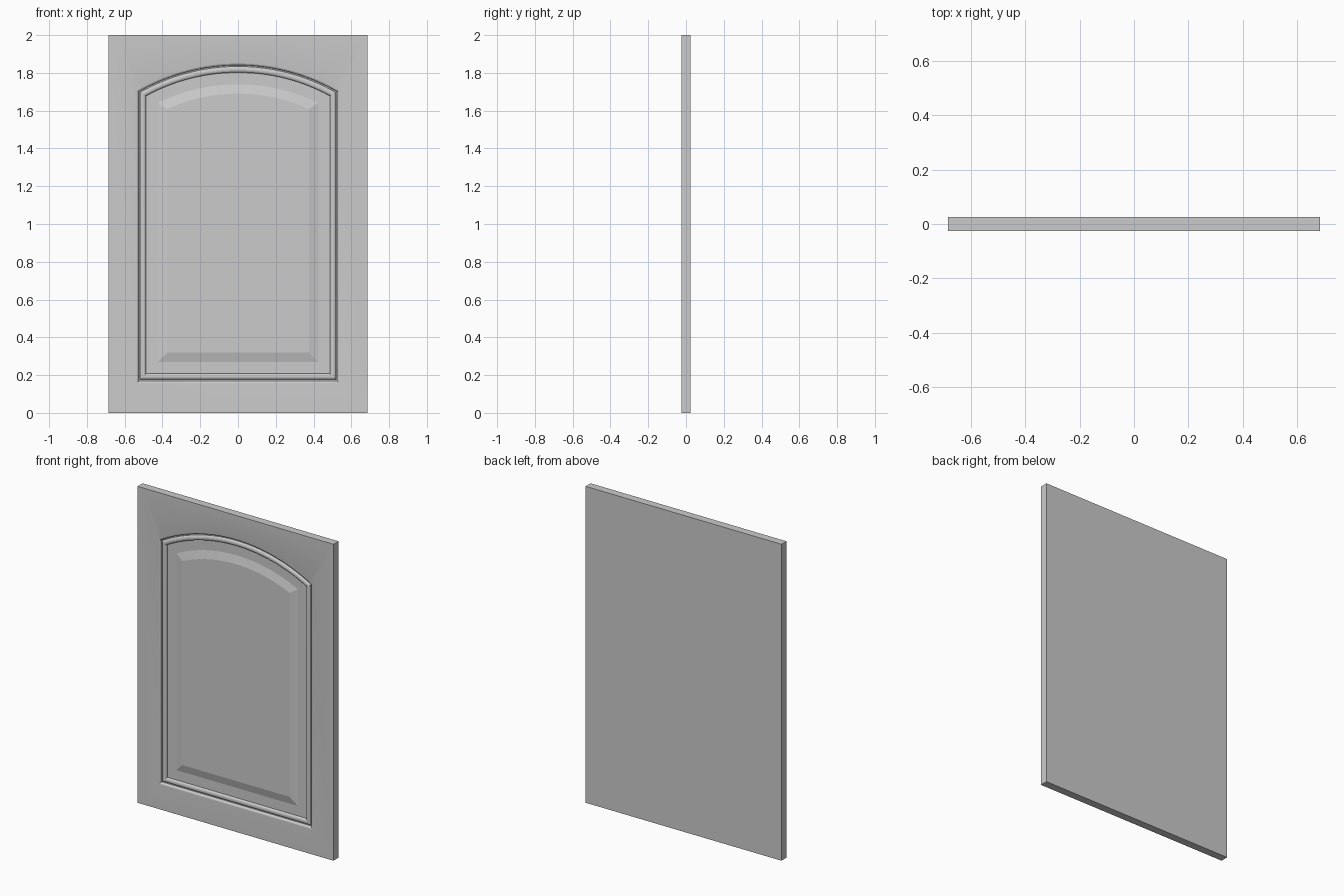
import bpy, bmesh, math

if "Cube" in bpy.data.objects:
    bpy.data.objects.remove(bpy.data.objects["Cube"])

W, H, T = 0.685, 2.0, 0.025      # half width, height, half thickness
N = 32                           # segments along the arch
PX, PZ = 0.525, 0.17             # moulding half width and bottom
R, CZ = 1.054, 0.786             # arch radius and centre height


def rectangle():
    top = [(W - 2 * W * i / N, H) for i in range(N + 1)]
    return [(-W, 0), (W, 0)] + top


def arched(d):
    """Arched panel outline, inset by d."""
    x, r = PX - d, R - d
    a = math.asin(x / r)
    arc = [(r * math.sin(a - 2 * a * i / N), CZ + r * math.cos(a - 2 * a * i / N))
           for i in range(N + 1)]
    return [(-x, PZ + d), (x, PZ + d)] + arc


# Moulding section: (inset, depth below the front face)
section = [(-0.014, 0), (-0.009, 0.001), (-0.004, 0.004), (-0.001, 0.009), (0.0, 0.014), (0.006, 0.014)]
# rounded bead
for i in range(9):
    t = math.pi * i / 8
    section.append((0.022 - 0.015 * math.cos(t), 0.012 - 0.010 * math.sin(t)))
# recess, bevel and raised field
section += [(0.038, 0.016), (0.042, 0.016), (0.1, 0.016), (0.15, 0.003)]

bm = bmesh.new()


def ring(points, y):
    return [bm.verts.new((x, y, z)) for x, z in points]


rings = [ring(rectangle(), T), ring(rectangle(), -T)]
rings += [ring(arched(d), -T + depth) for d, depth in section]
for a, b in zip(rings, rings[1:]):
    n = len(a)
    for i in range(n):
        j = (i + 1) % n
        bm.faces.new((a[i], a[j], b[j], b[i]))
bm.faces.new(rings[0])           # back
bm.faces.new(rings[-1])          # raised field
bmesh.ops.recalc_face_normals(bm, faces=bm.faces[:])

mesh = bpy.data.meshes.new("cabinet_door")
bm.to_mesh(mesh)
bm.free()
door = bpy.data.objects.new("cabinet_door", mesh)
bpy.context.collection.objects.link(door)
bpy.context.view_layer.objects.active = door
door.select_set(True)
bpy.ops.object.shade_smooth_by_angle(angle=math.radians(12))
